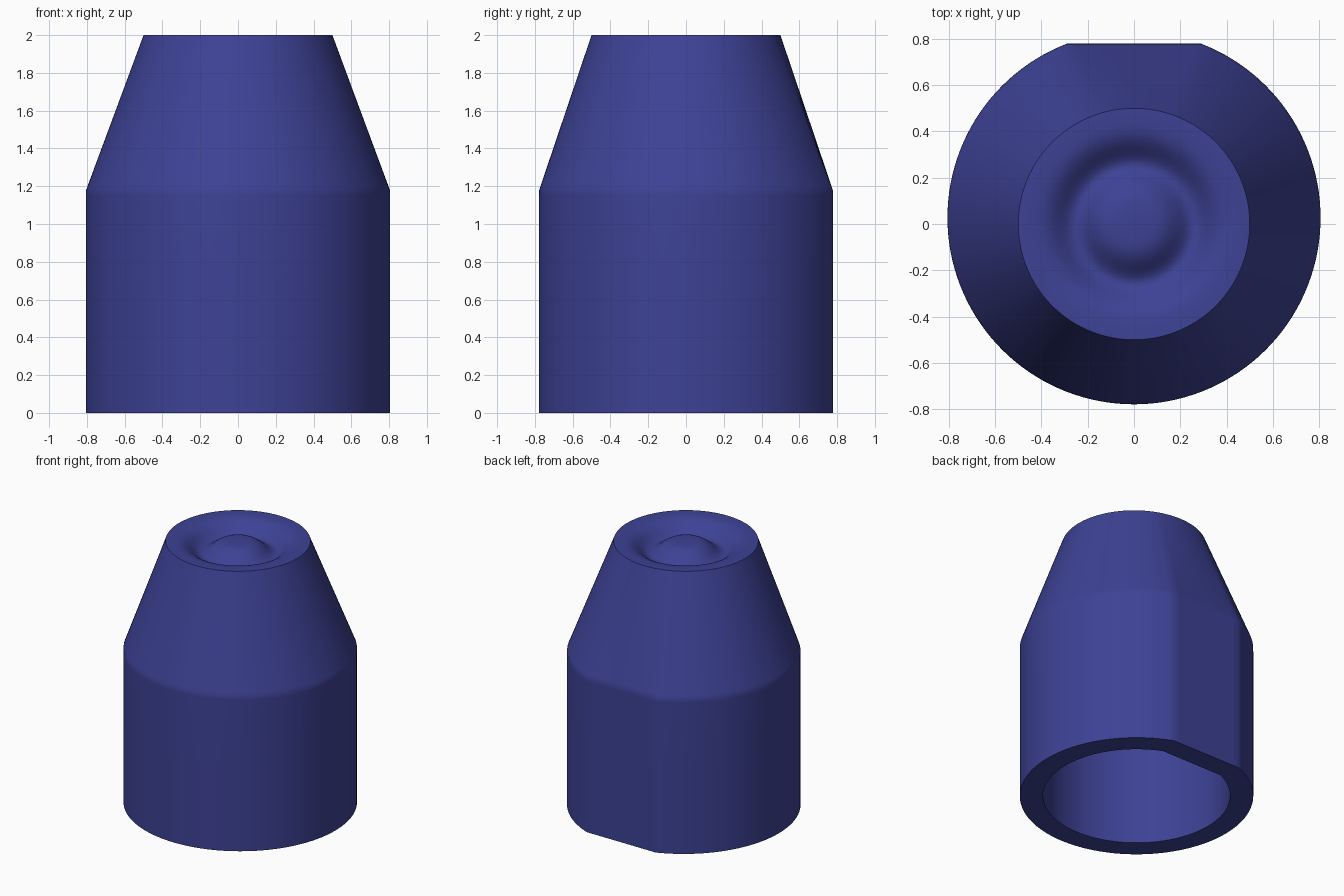
import bpy, bmesh, math

if "Cube" in bpy.data.objects:
    bpy.data.objects.remove(bpy.data.objects["Cube"])

R, CY, FLAT = 0.806, 0.027, 0.779      # body radius, body centre y, y of the flat
H, SHOULDER, TOP_R, WALL = 2.0, 1.175, 0.5, 0.16
N_ARC, N_FLAT = 120, 12


def outline(inset):
    """Circle with one flat cut on the back, moved inwards by inset."""
    r, f = R - inset, FLAT - inset - CY
    a0 = math.asin(f / r)               # right corner of the flat
    a1 = math.pi - a0                   # left corner of the flat
    hw = r * math.cos(a0)
    pts = [(hw - 2 * hw * i / N_FLAT, f + CY) for i in range(N_FLAT)]
    sweep = 2 * math.pi - (a1 - a0)
    for i in range(N_ARC):
        a = a1 + sweep * i / N_ARC
        pts.append((r * math.cos(a), CY + r * math.sin(a)))
    return pts


def to_circle(pts, r):
    """Project an outline radially onto a centred circle."""
    return [(x * r / math.hypot(x, y), y * r / math.hypot(x, y)) for x, y in pts]


def mix(a, b, t):
    return [(p[0] + (q[0] - p[0]) * t, p[1] + (q[1] - p[1]) * t) for p, q in zip(a, b)]


outer, inner = outline(0), outline(WALL)
rim = to_circle(outer, TOP_R)
rings = []                              # (outline, z), from cavity roof round to top centre

# cavity: tapered roof, then straight bore down to the open base
INNER_TOP, INNER_SHOULDER = 1.80, 1.15
roof = to_circle(inner, 0.40)
for t in (1, 0.5, 0.05, 0):
    rings.append((mix(inner, roof, t), INNER_SHOULDER + (INNER_TOP - INNER_SHOULDER) * t))
rings += [(inner, 0.6), (inner, 0)]

# outer wall: straight body, soft shoulder, cone lofted to a round rim
rings += [(outer, 0), (outer, 0.6), (outer, SHOULDER - 0.025)]
for t in (0.002, 0.03, 0.35, 0.7, 1):
    rings.append((mix(outer, rim, t), SHOULDER + (H - SHOULDER) * t))

# top face: smooth ring groove around a central dome
STEPS = 36
for i in range(1, STEPS):
    r = TOP_R * (1 - i / STEPS)
    z = H - 0.09 * math.exp(-((r - 0.255) / 0.09) ** 2)
    rings.append((to_circle(outer, r), z))

bm = bmesh.new()
loops = [[bm.verts.new((x, y, z)) for x, y in pts] for pts, z in rings]
n = len(outer)
for a, b in zip(loops, loops[1:]):
    for i in range(n):
        j = (i + 1) % n
        bm.faces.new((a[i], a[j], b[j], b[i]))
bm.faces.new(loops[0])                  # cavity roof
bm.faces.new(loops[-1])                 # centre of the dome
bmesh.ops.recalc_face_normals(bm, faces=bm.faces)

mesh = bpy.data.meshes.new("tapered_cap")
bm.to_mesh(mesh)
bm.free()
cap = bpy.data.objects.new("tapered_cap", mesh)
bpy.context.collection.objects.link(cap)

blue = bpy.data.materials.new("dark_blue")
blue.diffuse_color = (0.047, 0.054, 0.30, 1)
blue.use_nodes = True
blue.node_tree.nodes["Principled BSDF"].inputs["Base Color"].default_value = blue.diffuse_color
mesh.materials.append(blue)

bpy.context.view_layer.objects.active = cap
cap.select_set(True)
bpy.ops.object.shade_smooth_by_angle(angle=math.radians(35))
